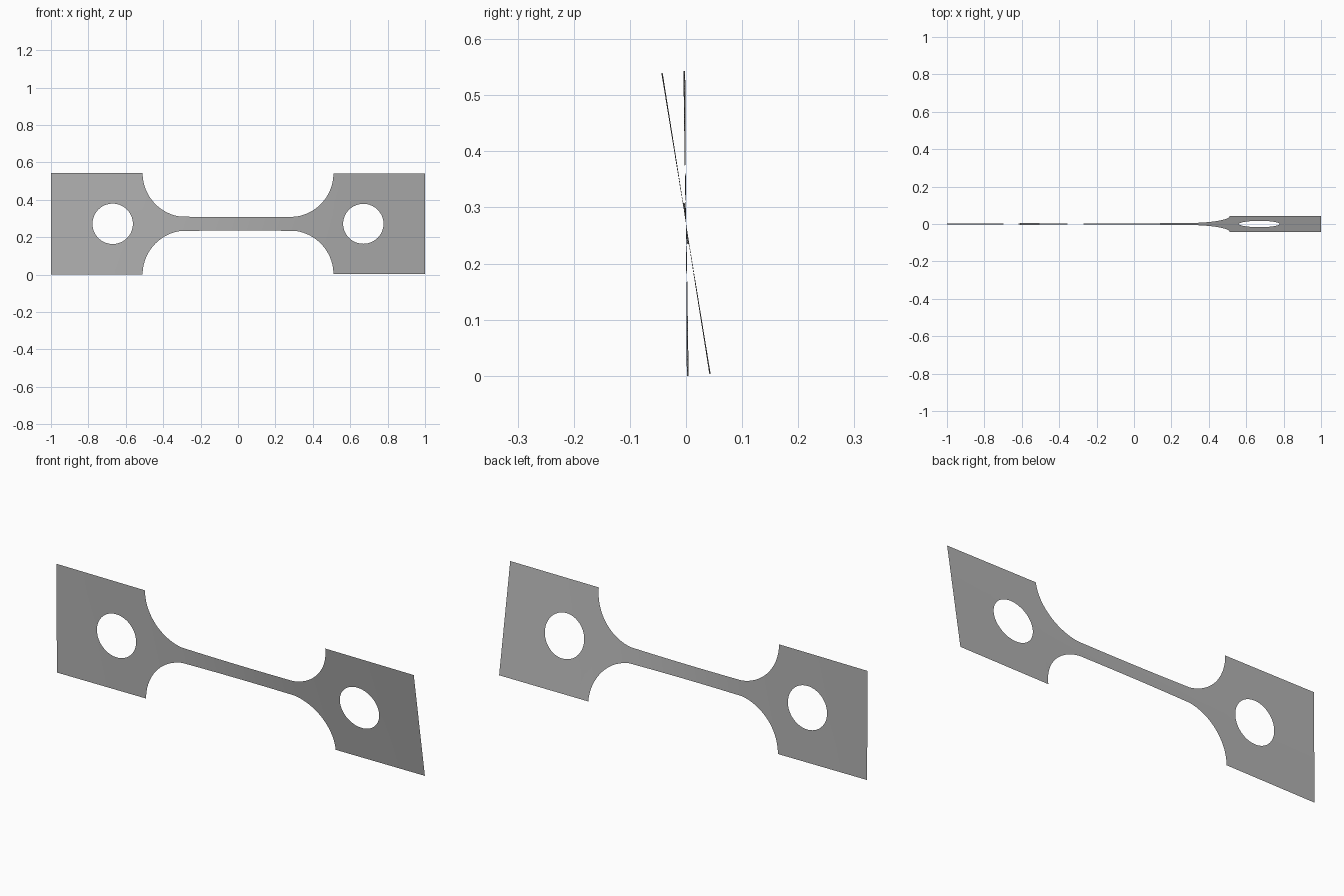
import bpy
import bmesh
from math import sin, cos, pi, radians, sqrt

cube = bpy.data.objects.get("Cube")
if cube:
    bpy.data.objects.remove(cube, do_unlink=True)

HALF = 0.2715            # half height of the grips
NECK = 0.036             # half height of the narrow neck
FILLET = HALF - NECK
SHOULDER = 0.51          # where the grips begin
ARC_X = SHOULDER - FILLET
HOLE_X, HOLE_R = 0.67, 0.108
ROWS = 8


def outer(x):
    """Half height of the outline."""
    a = abs(x)
    if a <= ARC_X:
        return NECK + 0.002 * (a / ARC_X) ** 2
    if a >= SHOULDER:
        return HALF
    return max(NECK + 0.002, HALF - sqrt(max(0, FILLET ** 2 - (a - ARC_X) ** 2)))


def inner(x):
    """Half height of the round hole."""
    return sqrt(max(0, HOLE_R ** 2 - (abs(x) - HOLE_X) ** 2))


def twist(x):
    """Twist angle, concentrated in the neck."""
    keys = [(-1, 0.3), (-SHOULDER, 1.0), (-0.3, 1.7), (0.3, 8.0), (SHOULDER, 8.8), (1, 9.3)]
    for (x0, a0), (x1, a1) in zip(keys, keys[1:]):
        if x <= x1 + 1e-6:
            return radians(a0 + (a1 - a0) * (x - x0) / (x1 - x0))
    return radians(keys[-1][1])


def point(x, h):
    return (x, -h * sin(twist(x)), HALF + h * cos(twist(x)))


# Column positions, denser around the fillets and holes
side = [ARC_X * i / 12 for i in range(1, 12)]
side += [ARC_X + FILLET * sin(pi / 2 * i / 20) for i in range(21)]
side += [HOLE_X - HOLE_R * cos(pi * i / 32) for i in range(33)]
side += [0.83, 0.88, 0.94, 1.0]
columns = [-x for x in reversed(side)] + [0] + side

# Twisted sheet: upper and lower halves meet at the axis or at the hole edge
bm = bmesh.new()
for sign in (1, -1):
    grid = []
    for x in columns:
        low, high = inner(x), outer(x)
        grid.append([bm.verts.new(point(x, sign * (low + (high - low) * r / ROWS)))
                     for r in range(ROWS + 1)])
    for a, b in zip(grid, grid[1:]):
        for r in range(ROWS):
            quad = [a[r], b[r], b[r + 1], a[r + 1]]
            bm.faces.new(quad if sign > 0 else quad[::-1])
bmesh.ops.remove_doubles(bm, verts=bm.verts[:], dist=1e-5)
for face in bm.faces:
    face.smooth = True

mesh = bpy.data.meshes.new("twisted_test_strip")
bm.to_mesh(mesh)
bm.free()
strip = bpy.data.objects.new("twisted_test_strip", mesh)
bpy.context.collection.objects.link(strip)

# Plain grey
grey = bpy.data.materials.new("plain_grey")
grey.use_nodes = True
color = (0.45, 0.45, 0.45, 1)
grey.diffuse_color = color
grey.node_tree.nodes["Principled BSDF"].inputs["Base Color"].default_value = color
mesh.materials.append(grey)
